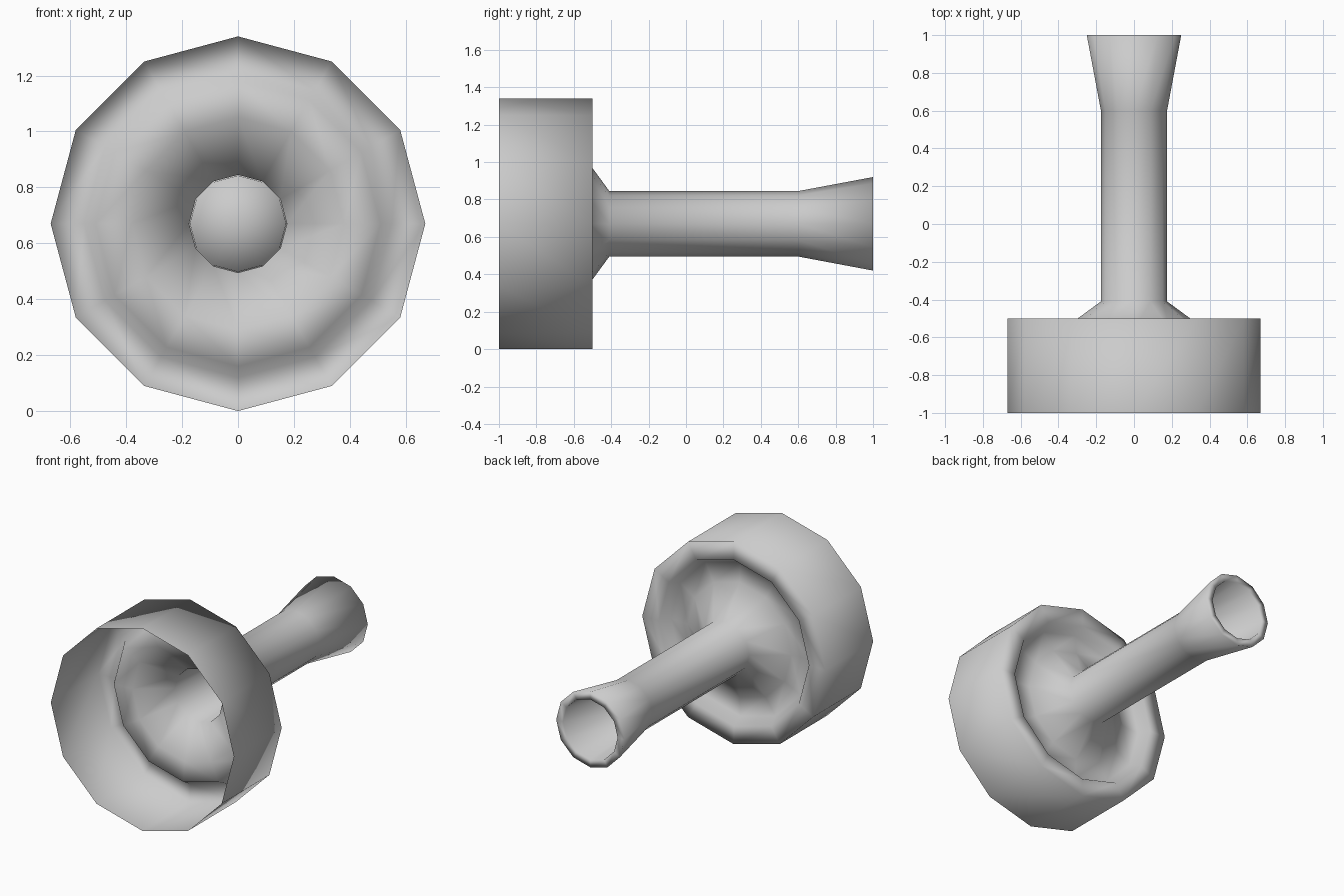
import bpy, bmesh, math

if "Cube" in bpy.data.objects:
    bpy.data.objects.remove(bpy.data.objects["Cube"])

SIDES = 12
AXIS_Z = 0.67


def lathe(name, profile):
    """Spin (radius, y) points around the horizontal y axis."""
    bm = bmesh.new()
    rings = []
    for r, y in profile:
        if r == 0:
            rings.append([bm.verts.new((0, y, AXIS_Z))] * SIDES)
            continue
        ring = []
        for i in range(SIDES):
            a = 2 * math.pi * i / SIDES
            ring.append(bm.verts.new((r * math.sin(a), y, AXIS_Z + r * math.cos(a))))
        rings.append(ring)
    for a, b in zip(rings, rings[1:]):
        for i in range(SIDES):
            j = (i + 1) % SIDES
            quad = [a[i], a[j], b[j], b[i]]
            bm.faces.new(list(dict.fromkeys(quad)))
    bmesh.ops.recalc_face_normals(bm, faces=bm.faces)
    for f in bm.faces:
        f.smooth = True
    mesh = bpy.data.meshes.new(name)
    bm.to_mesh(mesh)
    bm.free()
    ob = bpy.data.objects.new(name, mesh)
    bpy.context.collection.objects.link(ob)
    return ob


# Open cup with an annular back and dished web, running into the hollow shaft,
# then over the flared rim and down into its closed socket
lathe("cup_and_shaft", [
    (0.67, -1.0), (0.67, -0.5),      # cup wall
    (0.55, -0.5), (0.51, -0.57),     # back lip
    (0.38, -0.56), (0.175, -0.41),   # dished web
    (0.175, 0.6), (0.25, 1.0),       # shaft and flare
    (0.20, 1.0), (0.172, 0.6),       # rim and socket wall
    (0, 0.6),                        # socket floor
])
